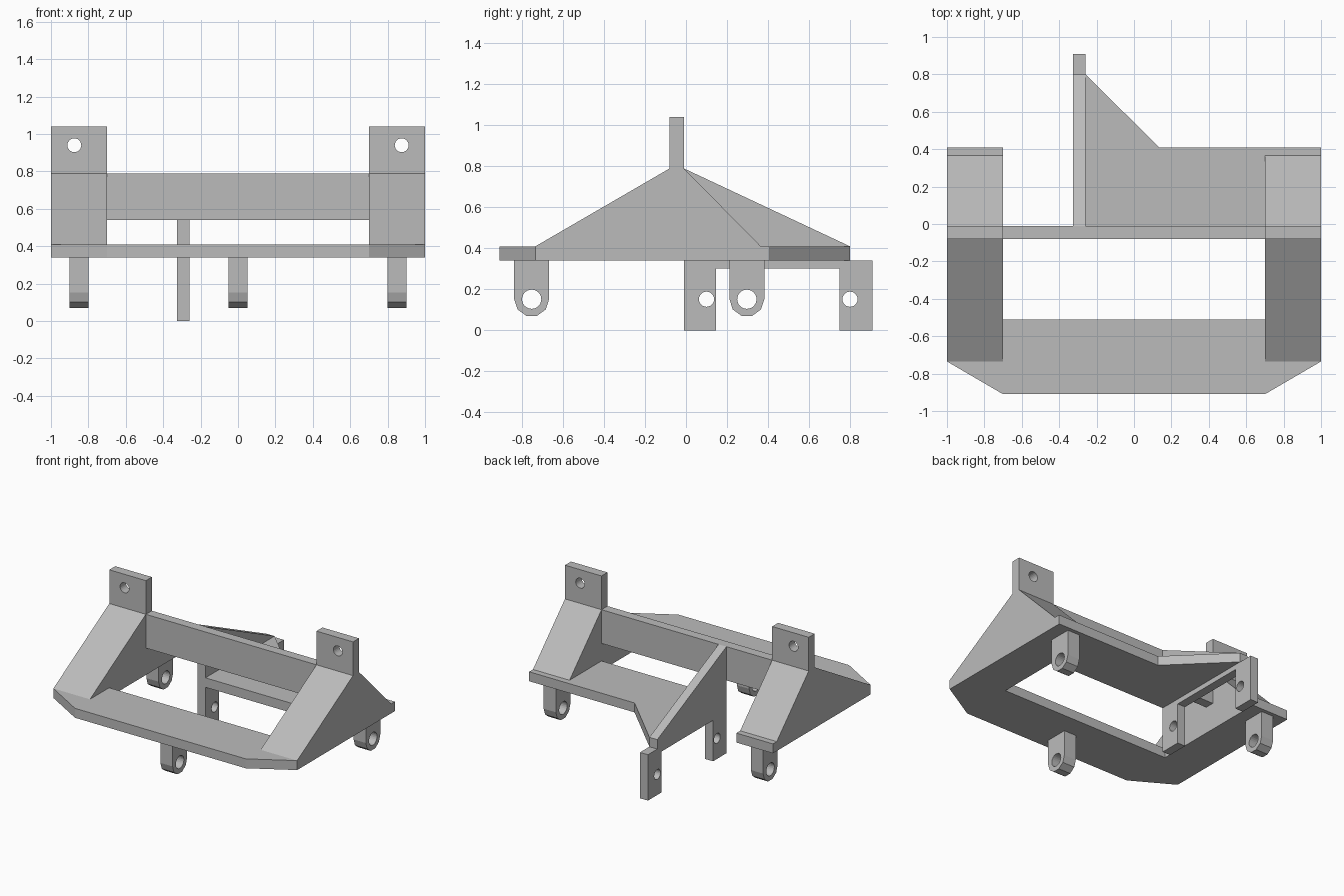
import bpy
import bmesh
import math
from mathutils import Vector

if "Cube" in bpy.data.objects:
    bpy.data.objects.remove(bpy.data.objects["Cube"], do_unlink=True)

# Single grey finish
grey = bpy.data.materials.new("plain grey")
grey.use_nodes = True
colour = (0.5, 0.5, 0.5, 1)
grey.diffuse_color = colour
grey.node_tree.nodes["Principled BSDF"].inputs["Base Color"].default_value = colour

# Each axis maps a flat profile point (a, b) at depth d to space
PLACE = {
    "x": lambda a, b, d: Vector((d, a, b)),
    "y": lambda a, b, d: Vector((a, d, b)),
    "z": lambda a, b, d: Vector((a, b, d)),
}


def circle(ca, cb, radius, sides=24):
    return [(ca + radius * math.cos(math.tau * i / sides),
             cb + radius * math.sin(math.tau * i / sides)) for i in range(sides)]


def prism(name, axis, profile, start, end, holes=()):
    """Extrude a profile, with optional round holes, along an axis."""
    place = PLACE[axis]
    bm = bmesh.new()
    edges = []
    for loop in [profile] + [circle(*h) for h in holes]:
        verts = [bm.verts.new(place(a, b, start)) for a, b in loop]
        edges += [bm.edges.new((v, verts[i - 1])) for i, v in enumerate(verts)]
    bmesh.ops.triangle_fill(bm, edges=edges, use_beauty=True,
                            normal=place(0, 0, 1))
    out = bmesh.ops.extrude_face_region(bm, geom=bm.faces[:], use_keep_orig=True)
    moved = [g for g in out["geom"] if isinstance(g, bmesh.types.BMVert)]
    bmesh.ops.translate(bm, verts=moved, vec=place(0, 0, end - start))
    bmesh.ops.recalc_face_normals(bm, faces=bm.faces[:])
    mesh = bpy.data.meshes.new(name)
    bm.to_mesh(mesh)
    bm.free()
    mesh.materials.append(grey)
    obj = bpy.data.objects.new(name, mesh)
    bpy.context.collection.objects.link(obj)
    return obj


def rect(a0, b0, a1, b1):
    return [(a0, b0), (a1, b0), (a1, b1), (a0, b1)]


BASE, DECK, BEAM_TOP = 0.34, 0.41, 0.79
BEAM_FRONT, BEAM_BACK = -0.08, -0.01

# Open base frame with the angled rear deck
prism("base_frame", "z", [
    (-1, -0.735), (-0.7, -0.91), (0.7, -0.91), (1, -0.735), (1, 0.41),
    (0.135, 0.41), (-0.26, 0.8), (-0.26, BEAM_BACK), (0.7, BEAM_BACK),
    (0.7, -0.51), (-0.7, -0.51), (-0.7, 0.41), (-1, 0.41)], BASE, DECK)

# Upper cross beam
prism("cross_beam", "y", rect(-0.7, 0.54, 0.7, BEAM_TOP), BEAM_FRONT, BEAM_BACK)

# Side supports, upright ears and rear lugs
def lug(name, x, y):
    r, z = 0.085, 0.152
    arc = [(y - r * math.cos(math.pi * i / 5), z - r * math.sin(math.pi * i / 5))
           for i in range(6)]
    prism(name, "x", [(y - r, BASE)] + arc + [(y + r, BASE)],
          x - 0.05, x + 0.05, [(y, z, 0.047)])


for side, s in (("left", 1), ("right", -1)):
    inner, outer = sorted((0.7 * s, s))
    prism(side + "_support", "x", [
        (-0.735, DECK), (0.365, DECK), (BEAM_BACK, BEAM_TOP),
        (BEAM_FRONT, BEAM_TOP)], inner, outer)
    prism(side + "_ear", "y", rect(inner, BEAM_TOP, outer, 1.04),
          BEAM_FRONT, BEAM_BACK, [(0.875 * s, 0.94, 0.037)])
    lug(side + "_rear_lug", 0.85 * s, 0.297)

lug("front_lug", 0, -0.753)

# Sloped rib with two drilled legs
prism("rear_rib", "x", [
    (BEAM_BACK, 0), (0.147, 0), (0.147, 0.303), (0.75, 0.303), (0.75, 0),
    (0.91, 0), (0.91, BASE), (0.8, BASE), (0.8, DECK), (BEAM_BACK, BEAM_TOP)],
    -0.325, -0.26, [(0.1, 0.152, 0.037), (0.8, 0.152, 0.037)])
